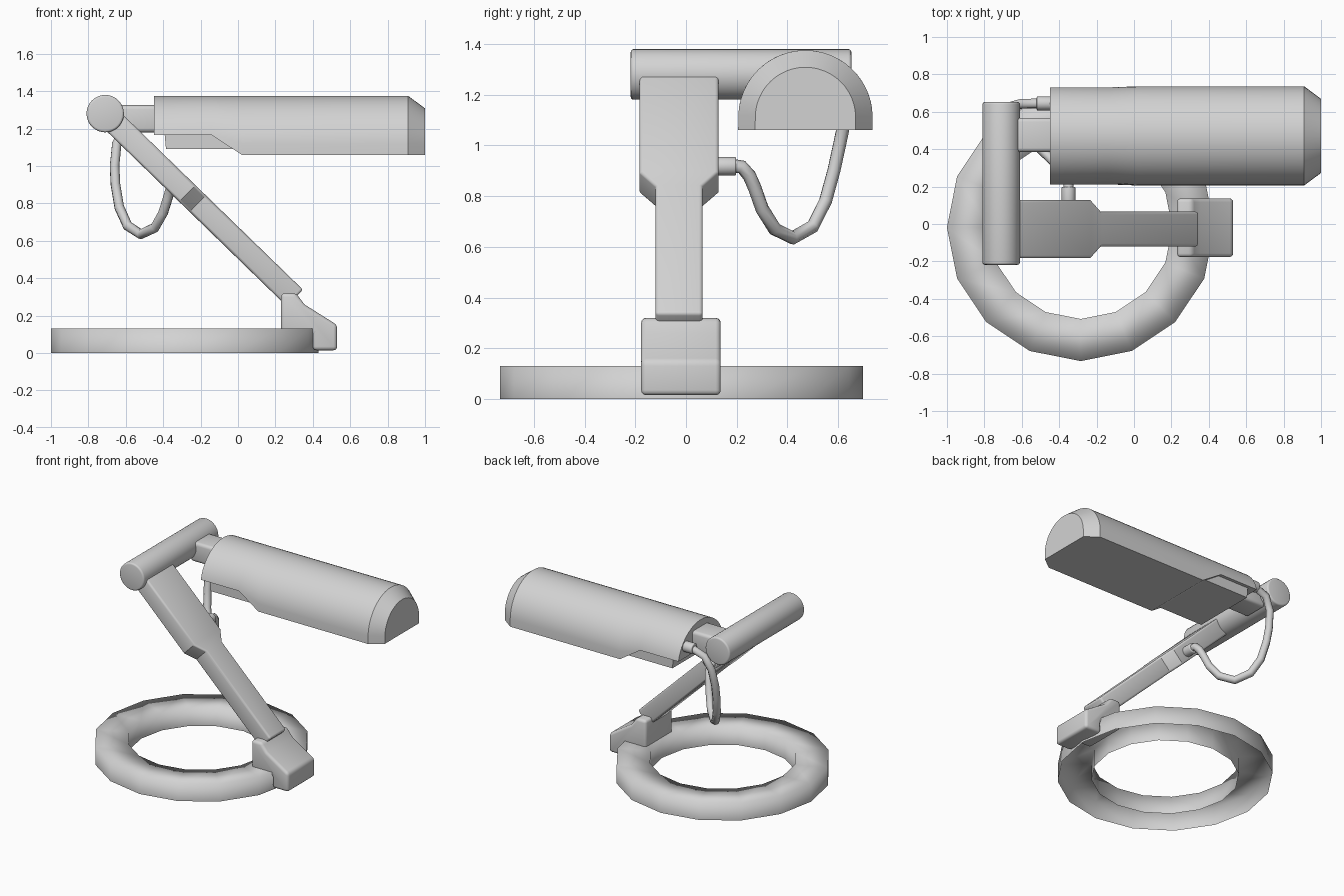
import bpy, bmesh, math
from mathutils import Vector

if "Cube" in bpy.data.objects:
    bpy.data.objects.remove(bpy.data.objects["Cube"], do_unlink=True)

grey = bpy.data.materials.new("light_grey")
grey.use_nodes = True
colour = (0.65, 0.65, 0.65, 1)
grey.diffuse_color = colour
grey.node_tree.nodes["Principled BSDF"].inputs["Base Color"].default_value = colour


def finish(obj, bevel=0, angle=50, smooth=35):
    """Give the part its material, rounded edges and shading."""
    obj.data.materials.clear()
    obj.data.materials.append(grey)
    if bevel:
        mod = obj.modifiers.new("rounded_edges", "BEVEL")
        mod.width = bevel
        mod.segments = 3
        mod.limit_method = "ANGLE"
        mod.angle_limit = math.radians(angle)
    bpy.ops.object.select_all(action="DESELECT")
    obj.select_set(True)
    bpy.context.view_layer.objects.active = obj
    if bevel:
        bpy.ops.object.modifier_apply(modifier="rounded_edges")
    bpy.ops.object.shade_smooth_by_angle(angle=math.radians(smooth))
    return obj


def loft(name, sections, caps=True, loop=False, **style):
    """Skin equal-length sections; closed sections unless loop wraps them round."""
    bm = bmesh.new()
    rows = [[bm.verts.new(p) for p in s] for s in sections]
    pairs = list(zip(rows, rows[1:]))
    if loop:
        pairs.append((rows[-1], rows[0]))
    for a, b in pairs:
        n = len(a)
        for i in range(n - 1 if loop else n):
            j = (i + 1) % n
            bm.faces.new((a[i], a[j], b[j], b[i]))
    if caps:
        bm.faces.new(rows[0])
        bm.faces.new(rows[-1])
    bmesh.ops.recalc_face_normals(bm, faces=bm.faces[:])
    mesh = bpy.data.meshes.new(name)
    bm.to_mesh(mesh)
    bm.free()
    obj = bpy.data.objects.new(name, mesh)
    bpy.context.collection.objects.link(obj)
    return finish(obj, **style)


def prism(name, profile, y0, y1, **style):
    """Extrude an x-z profile along y."""
    return loft(name, [[(x, y, z) for x, z in profile] for y in (y0, y1)], **style)


def rod(name, start, end, radius, sides=32, **style):
    a, b = Vector(start), Vector(end)
    bpy.ops.mesh.primitive_cylinder_add(
        vertices=sides, radius=radius, depth=(b - a).length, location=(a + b) / 2,
        rotation=(b - a).to_track_quat("Z", "Y").to_euler())
    obj = bpy.context.object
    obj.name = name
    return finish(obj, **style)


# Ring base: sixteen sides, open underneath
ring = []
for i in range(16):
    t = math.tau * i / 16
    ring.append([(-0.285 + r * math.cos(t), -0.018 + r * math.sin(t), z)
                 for r, z in ((0.715, 0), (0.715, 0.13), (0.49, 0.13), (0.49, 0))])
loft("ring_base", ring, caps=False, loop=True, smooth=180)

# Hinge foot clamped on the ring
prism("hinge_foot",
      [(0.23, 0.1), (0.23, 0.32), (0.31, 0.32), (0.355, 0.26), (0.53, 0.15),
       (0.53, 0.015), (0.4, 0.015), (0.4, 0.1)],
      -0.177, 0.137, bevel=0.02, angle=25)

# Slanted arm, wide above and narrow below
pivot = Vector((-0.71, -0.027, 1.28))
along = Vector((0.717, 0, -0.697))
across = Vector((0.697, 0, 0.717))
side = Vector((0, 1, 0))
arm = []
for s, w in ((0.05, 0.156), (0.612, 0.156), (0.69, 0.093), (1.415, 0.093)):
    arm.append([pivot + along * s + side * w * u + across * 0.062 * v
                for u, v in ((-1, -1), (1, -1), (1, 1), (-1, 1))])
loft("arm", arm, bevel=0.014, angle=60)

# Cross tube at the top of the arm and neck to the shade
rod("cross_tube", (-0.71, -0.218, 1.28), (-0.71, 0.652, 1.28), 0.1, bevel=0.012)
prism("shade_neck", [(-0.66, 1.18), (-0.4, 1.18), (-0.4, 1.325), (-0.66, 1.325)],
      0.385, 0.568, bevel=0.022)


# Half-round lamp shade, notched under the neck end and chamfered at the tip
def shade_section(x, radius, bottom):
    start = math.asin(max(0, bottom - 1.11) / radius) + 0.03
    pts = []
    for i in range(25):
        t = start + (math.pi - 2 * start) * i / 24
        pts.append((x, 0.471 + radius * math.cos(t), 1.11 + radius * math.sin(t)))
    half = radius * math.cos(start - 0.03)
    return [(x, 0.471 + half, bottom)] + pts + [(x, 0.471 - half, bottom)]


loft("lamp_shade", [shade_section(*s) for s in (
    (-0.45, 0.265, 1.165), (-0.14, 0.265, 1.165), (0.02, 0.265, 1.06),
    (0.91, 0.265, 1.06), (1.0, 0.198, 1.06))], smooth=30)
prism("lamp_housing", [(-0.395, 1.2), (-0.385, 1.09), (0.05, 1.09), (0.05, 1.2)],
      0.235, 0.707)

# Cable with a plug at each end
rod("arm_plug", (-0.35, 0.1, 0.918), (-0.35, 0.198, 0.918), 0.037, sides=16, bevel=0.006)
rod("shade_plug", (-0.52, 0.645, 1.245), (-0.42, 0.645, 1.245), 0.038, sides=16, bevel=0.006)
path = [(-0.35, 0.18, 0.92), (-0.35, 0.22, 0.915), (-0.36, 0.25, 0.88),
        (-0.375, 0.272, 0.83), (-0.4, 0.3, 0.75), (-0.445, 0.35, 0.67),
        (-0.52, 0.42, 0.635), (-0.59, 0.5, 0.68), (-0.635, 0.55, 0.78),
        (-0.655, 0.583, 0.9), (-0.66, 0.605, 1.0), (-0.648, 0.63, 1.12),
        (-0.6, 0.643, 1.21), (-0.5, 0.645, 1.245)]
curve = bpy.data.curves.new("cable", "CURVE")
curve.dimensions = "3D"
curve.bevel_depth = 0.027
curve.bevel_resolution = 2
spline = curve.splines.new("POLY")
spline.points.add(len(path) - 1)
for point, co in zip(spline.points, path):
    point.co = (*co, 1)
cable = bpy.data.objects.new("cable", curve)
bpy.context.collection.objects.link(cable)
bpy.ops.object.select_all(action="DESELECT")
cable.select_set(True)
bpy.context.view_layer.objects.active = cable
bpy.ops.object.convert(target="MESH")
finish(bpy.context.object, smooth=60)
